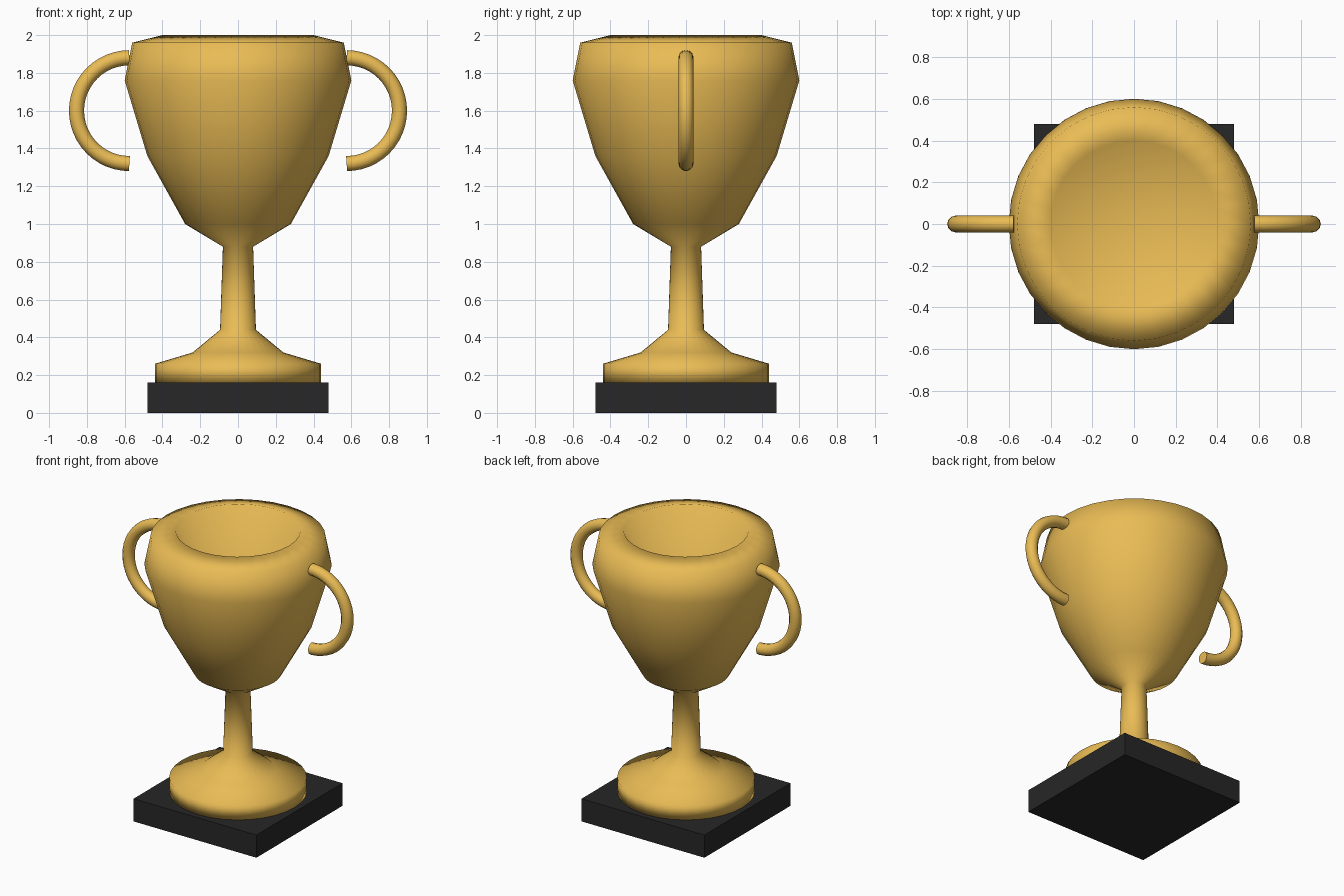
import bpy, bmesh, math

if "Cube" in bpy.data.objects:
    bpy.data.objects.remove(bpy.data.objects["Cube"])

def material(name, color):
    m = bpy.data.materials.new(name)
    m.diffuse_color = color
    m.use_nodes = True
    m.node_tree.nodes["Principled BSDF"].inputs["Base Color"].default_value = m.diffuse_color
    return m

gold = material("gold", (0.82, 0.50, 0.09, 1))
black = material("black", (0.02, 0.02, 0.02, 1))

def add_object(name, data, mat):
    ob = bpy.data.objects.new(name, data)
    data.materials.append(mat)
    bpy.context.collection.objects.link(ob)
    return ob

# Square plinth
bpy.ops.mesh.primitive_cube_add(size=1, location=(0, 0, 0.08))
plinth = bpy.context.object
plinth.name = "plinth"
plinth.scale = (0.96, 0.96, 0.16)
plinth.data.materials.append(black)

# Cup: foot, stem, bowl and hollow inside, turned from one profile
profile = [(0, 0.16), (0.44, 0.16), (0.44, 0.26), (0.24, 0.32), (0.095, 0.44),
           (0.08, 0.88), (0.28, 1.0), (0.48, 1.36), (0.6, 1.76), (0.56, 1.96),
           (0.4, 2.0), (0, 1.3)]
bm = bmesh.new()
verts = [bm.verts.new((r, 0, z)) for r, z in profile]
edges = [bm.edges.new(pair) for pair in zip(verts, verts[1:])]
bmesh.ops.spin(bm, geom=verts + edges, cent=(0, 0, 0), axis=(0, 0, 1),
               angle=2 * math.pi, steps=32)
bmesh.ops.remove_doubles(bm, verts=bm.verts, dist=1e-4)
bmesh.ops.recalc_face_normals(bm, faces=bm.faces)
for f in bm.faces:
    f.smooth = True
mesh = bpy.data.meshes.new("cup")
bm.to_mesh(mesh)
bm.free()
add_object("cup", mesh, gold)

# Handles: half-ring tubes on both sides
def handle(name, side):
    cu = bpy.data.curves.new(name, "CURVE")
    cu.dimensions = "3D"
    cu.bevel_depth = 0.04
    cu.bevel_resolution = 4
    cu.use_fill_caps = True
    sp = cu.splines.new("POLY")
    n = 24
    sp.points.add(n)
    for i, p in enumerate(sp.points):
        a = -math.pi / 2 + math.pi * i / n
        p.co = (side * (0.575 + 0.28 * math.cos(a)), 0, 1.6 + 0.28 * math.sin(a), 1)
    sp.use_smooth = True
    add_object(name, cu, gold)

handle("right_handle", 1)
handle("left_handle", -1)
